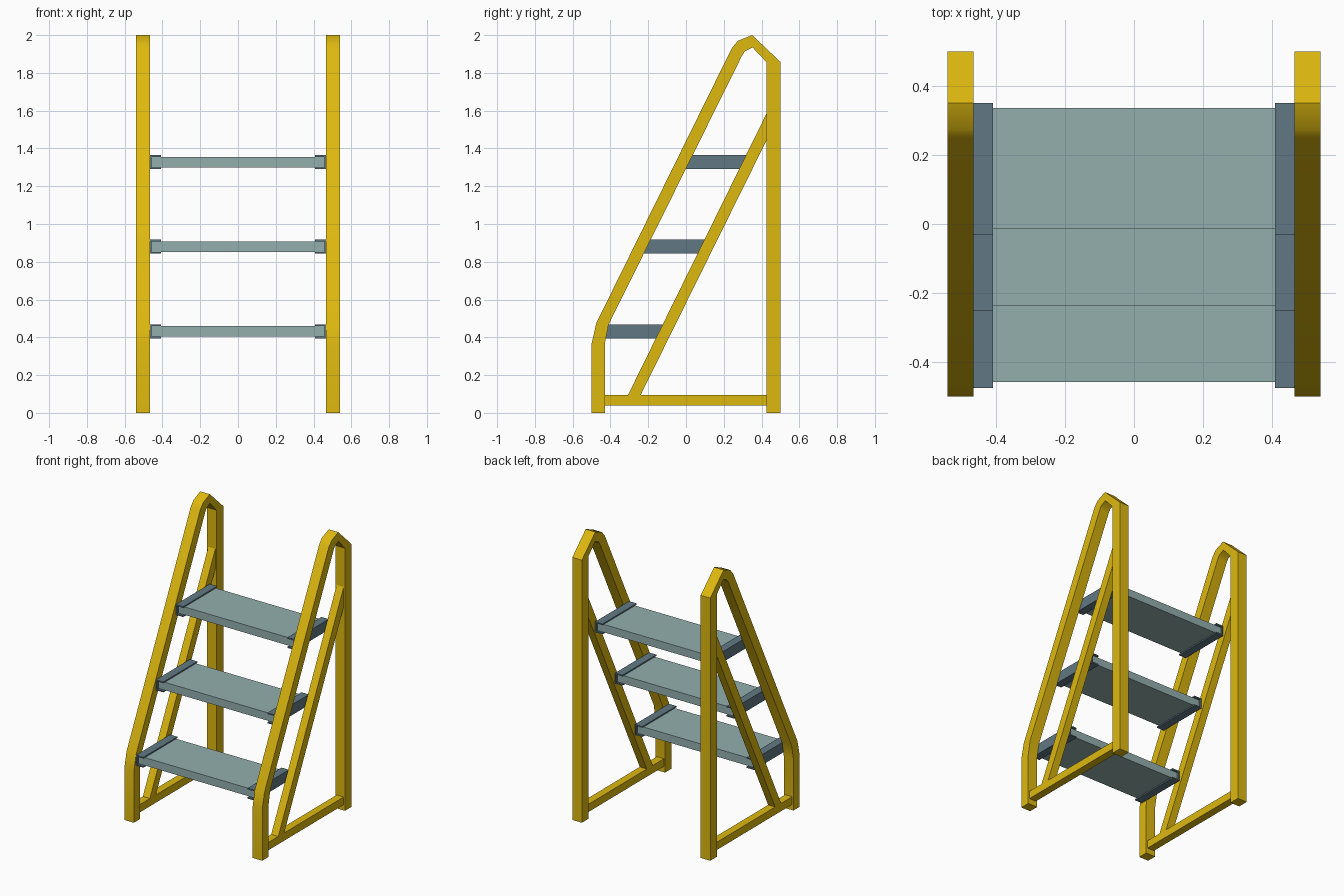
import bpy, bmesh, math

if "Cube" in bpy.data.objects:
    bpy.data.objects.remove(bpy.data.objects["Cube"])


def material(name, rgb):
    m = bpy.data.materials.new(name)
    m.diffuse_color = (*rgb, 1)
    m.use_nodes = True
    m.node_tree.nodes["Principled BSDF"].inputs["Base Color"].default_value = m.diffuse_color
    return m


YELLOW = material("yellow paint", (0.73, 0.48, 0.005))
TREAD = material("pale teal tread", (0.29, 0.43, 0.42))
STEEL = material("slate bracket", (0.12, 0.19, 0.23))


def prism(name, pts, to3d, a, b, mat, mirror=False):
    """Extrude a closed 2D outline from a to b; to3d(u, v, depth) places it."""
    bm = bmesh.new()
    face = bm.faces.new([bm.verts.new(to3d(u, v, a)) for u, v in pts])
    ext = bmesh.ops.extrude_face_region(bm, geom=[face])["geom"]
    verts = [e for e in ext if isinstance(e, bmesh.types.BMVert)]
    shift = [q - p for p, q in zip(to3d(0, 0, a), to3d(0, 0, b))]
    bmesh.ops.translate(bm, verts=verts, vec=shift)
    bmesh.ops.recalc_face_normals(bm, faces=bm.faces)
    me = bpy.data.meshes.new(name)
    bm.to_mesh(me)
    bm.free()
    me.materials.append(mat)
    ob = bpy.data.objects.new(name, me)
    bpy.context.collection.objects.link(ob)
    if mirror:
        ob.modifiers.new("mirror", "MIRROR").use_mirror_merge = False
    return ob


def side(y, z, x):
    return (x, y, z)


def front(x, z, y):
    return (x, y, z)


# Bent side rails: outer outline up and over, inner outline back
outer = [(-0.5, 0), (-0.5, 0.365), (-0.475, 0.475), (0.243, 1.932),
         (0.275, 1.97), (0.35, 2.0), (0.5, 1.858), (0.5, 0)]
inner = [(0.425, 0), (0.425, 1.858), (0.352, 1.935), (0.312, 1.915),
         (0.296, 1.89), (-0.41, 0.467), (-0.43, 0.365), (-0.43, 0)]
rail = prism("side_rail", outer + inner, side, 0.465, 0.54, YELLOW, True)
bpy.context.view_layer.objects.active = rail
rail.select_set(True)
bpy.ops.object.shade_smooth_by_angle(angle=math.radians(35))
rail.select_set(False)

# Thinner floor bar and diagonal brace, centred in the rail
prism("floor_bar", [(-0.43, 0.04), (0.425, 0.04), (0.425, 0.095), (-0.43, 0.095)],
      side, 0.475, 0.53, YELLOW, True)
prism("diagonal_brace", [(-0.307, 0.095), (-0.24, 0.095), (0.425, 1.44), (0.425, 1.582)],
      side, 0.475, 0.53, YELLOW, True)

# Three treads held in channel brackets
T = 0.009
for i in range(3):
    y, z = -0.475 + 0.2225 * i, 0.395 + 0.448 * i
    h = 0.074
    channel = [(0.408, z), (0.466, z), (0.466, z + h), (0.408, z + h),
               (0.408, z + h - T), (0.466 - T, z + h - T),
               (0.466 - T, z + T), (0.408, z + T)]
    prism(f"step_bracket_{i + 1}", channel, front, y, y + 0.38, STEEL, True)
    w = 0.466 - T
    prism(f"tread_{i + 1}", [(-w, z + T), (w, z + T), (w, z + h - T), (-w, z + h - T)],
          front, y + 0.017, y + 0.366, TREAD)
